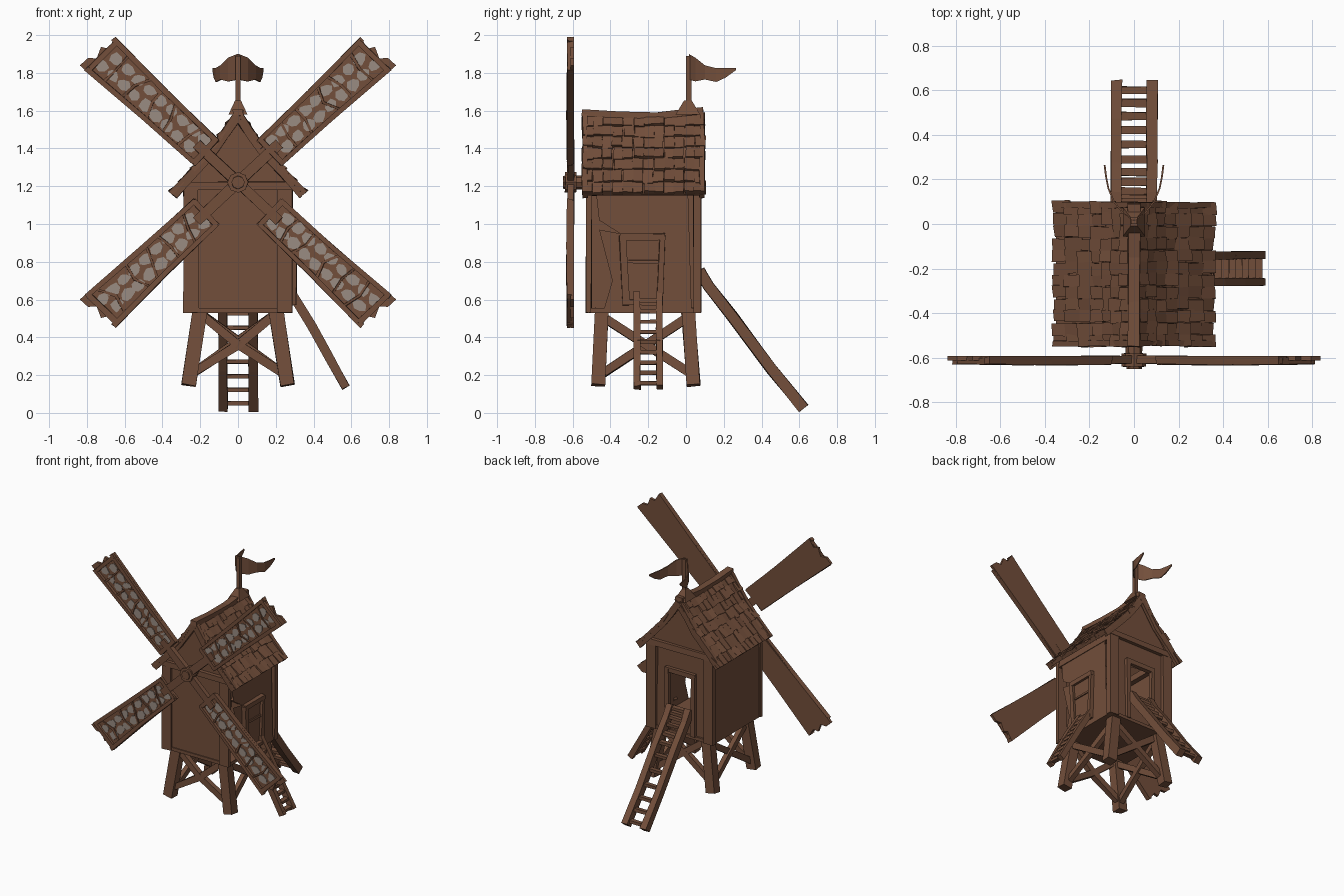
import bpy, bmesh, math, random
from mathutils import Vector as V

if "Cube" in bpy.data.objects:
    bpy.data.objects.remove(bpy.data.objects["Cube"])

random.seed(4)


def material(name, rgb):
    m = bpy.data.materials.new(name)
    m.diffuse_color = (*rgb, 1)
    m.use_nodes = True
    m.node_tree.nodes["Principled BSDF"].inputs["Base Color"].default_value = m.diffuse_color
    return m


WOOD = material("brown wood", (0.17, 0.077, 0.043))
CANVAS = material("grey canvas", (0.32, 0.265, 0.225))


def build(name, parts, mat=WOOD, jit=0.0, closed=True):
    """Join (verts, faces) parts into one flat shaded object."""
    bm = bmesh.new()
    for verts, faces in parts:
        vs = [bm.verts.new(V(v) + V([random.uniform(-jit, jit) for _ in range(3)])) for v in verts]
        for f in faces:
            bm.faces.new([vs[i] for i in f])
    if closed:
        bmesh.ops.recalc_face_normals(bm, faces=bm.faces)
    me = bpy.data.meshes.new(name)
    bm.to_mesh(me)
    bm.free()
    me.materials.append(mat)
    ob = bpy.data.objects.new(name, me)
    bpy.context.collection.objects.link(ob)
    return ob


def sweep(pts, side, w, t, taper=1.0):
    """Rectangular bar along a path; w is measured along side, t across it."""
    pts = [V(p) for p in pts]
    n, verts, faces = len(pts), [], []
    for i, p in enumerate(pts):
        d = (pts[min(i + 1, n - 1)] - pts[max(i - 1, 0)]).normalized()
        s = V(side)
        s = (s - d * s.dot(d)).normalized()
        k = 1 + (taper - 1) * i / (n - 1)
        a, b = s * w / 2 * k, d.cross(s) * t / 2 * k
        verts += [p - a - b, p + a - b, p + a + b, p - a + b]
    for i in range(n - 1):
        for j in range(4):
            faces.append((4*i + j, 4*i + (j+1) % 4, 4*i + 4 + (j+1) % 4, 4*i + 4 + j))
    e = 4 * (n - 1)
    return verts, faces + [(3, 2, 1, 0), (e, e+1, e+2, e+3)]


def box(lo, hi):
    x, m = (lo[0] + hi[0]) / 2, (lo[1] + hi[1]) / 2
    return sweep([(x, m, lo[2]), (x, m, hi[2])], (1, 0, 0), hi[0] - lo[0], hi[1] - lo[1])


def prism(pts, off):
    n = len(pts)
    verts = [V(p) for p in pts] + [V(p) + V(off) for p in pts]
    faces = [tuple(range(n))[::-1], tuple(range(n, 2 * n))]
    return verts, faces + [(i, (i+1) % n, n + (i+1) % n, n + i) for i in range(n)]


def sheet(pts):
    return pts, [tuple(range(len(pts)))]


def along(pts, k):
    f = k * (len(pts) - 1)
    i = min(int(f), len(pts) - 2)
    return V(pts[i]).lerp(V(pts[i + 1]), f - i)


# Trestle legs and crossed braces
legs, braces = [], []
for sx in (-1, 1):
    for y0, y1 in ((-0.445, -0.465), (0.01, 0.04)):
        legs.append(sweep([(sx*0.2, y0, 0.55), (sx*0.262, y1, 0.147)], (1, 0, 0), 0.075, 0.07))
    braces.append(sweep([(sx*0.24, -0.45, 0.21), (0, -0.46, 0.36), (-sx*0.18, -0.45, 0.51)], (0, 1, 0), 0.04, 0.045))
    braces.append(sweep([(sx*0.24, 0.02, 0.21), (-sx*0.18, 0.0, 0.51)], (0, 1, 0), 0.04, 0.045))
    braces.append(sweep([(sx*0.24, -0.44, 0.21), (sx*0.2, 0.0, 0.5)], (1, 0, 0), 0.035, 0.045))
    braces.append(sweep([(sx*0.25, 0.02, 0.21), (sx*0.21, -0.43, 0.5)], (1, 0, 0), 0.035, 0.045))
build("trestle_legs", legs, jit=0.003)
build("trestle_braces", braces, jit=0.003)

# Cabin floor, corner posts and top beams
build("cabin_floor", [box((-0.28, -0.52, 0.53), (0.28, 0.07, 0.555))])
frame = []
for sx in (-1, 1):
    for y0, y1 in ((-0.53, -0.5), (0.04, 0.08)):
        frame.append(box((min(sx*0.21, sx*0.288), y0, 0.53), (max(sx*0.21, sx*0.288), y1, 1.2)))
    frame.append(box((sx*0.265 - 0.02, -0.5, 1.15), (sx*0.265 + 0.02, 0.05, 1.2)))
for y in (-0.515, 0.06):
    frame.append(box((-0.29, y - 0.022, 1.18), (0.29, y + 0.022, 1.225)))
build("cabin_frame", frame, jit=0.003)

# Walls: closed front and left, broken right and back
gable = [(0.27, 1.2), (0.14, 1.38), (0, 1.57), (-0.14, 1.38), (-0.27, 1.2)]
f = [(-0.28, 0.53), (0.28, 0.53), (0.28, 1.2)] + gable + [(-0.28, 1.2)]
build("front_wall", [sheet([(x, -0.512, z) for x, z in f])], closed=False)
build("left_wall", [sheet([(-0.28, y, z) for y, z in ((0.06, 0.53), (-0.52, 0.53), (-0.52, 1.2), (0.06, 1.2))])], closed=False)
r = [(-0.44, 0.53), (0.03, 0.53), (0.01, 1.2), (-0.48, 1.2), (-0.46, 1.02), (-0.35, 0.95), (-0.46, 0.97), (-0.39, 0.7)]
build("right_wall", [sheet([(0.28, y, z) for y, z in r])], closed=False)
back = [[(-0.22, 0.53), (-0.22, 1.2), (-0.11, 1.2), (-0.09, 0.53)], [(0.1, 0.53), (0.1, 1.2), (0.2, 1.2), (0.22, 0.53)],
        [(-0.11, 1.02), (-0.11, 1.2), (0.1, 1.2), (0.1, 0.98)], [(-0.1, 0.53), (-0.1, 0.72), (0.1, 0.72), (0.1, 0.53)], gable[::-1]]
build("back_wall", [sheet([(x, 0.055, z) for x, z in p][::1]) for p in back], closed=False)
build("back_door_frame", [sweep([(sx*0.11, 0.065, 0.55), (sx*0.115, 0.065, 1.03)], (1, 0, 0), 0.035, 0.03) for sx in (-1, 1)]
      + [box((-0.13, 0.05, 1.0), (0.13, 0.08, 1.04))], jit=0.003)

# Side door
build("side_door", [box((0.278, -0.325, 0.57), (0.292, -0.135, 0.93))])
build("side_door_frame", [
    sweep([(0.295, -0.315, 0.57), (0.295, -0.335, 0.94)], (0, 1, 0), 0.035, 0.03),
    sweep([(0.295, -0.14, 0.57), (0.295, -0.125, 0.94)], (0, 1, 0), 0.03, 0.03),
    box((0.28, -0.35, 0.915), (0.312, -0.11, 0.95)), box((0.28, -0.31, 0.79), (0.3, -0.14, 0.81)),
    box((0.28, -0.33, 0.57), (0.305, -0.13, 0.6))], jit=0.003)

# Ladders
def ladder(name, pts, side, half, w, t, rungs):
    s = V(side)
    parts = [sweep([V(p) + s * half * k for p in pts], side, w, t) for k in (-1, 1)]
    for i in range(rungs):
        p = along(pts, (i + 0.6) / rungs)
        parts.append(sweep([p - s * half, p + s * half], (0, 0, 1), 0.022, 0.035))
    build(name, parts, jit=0.003)


ladder("back_ladder", [(0, 0.07, 0.755), (0, 0.12, 0.67), (0, 0.25, 0.505), (0, 0.45, 0.235), (0, 0.623, 0.023)],
       (1, 0, 0), 0.08, 0.05, 0.058, 12)
ladder("side_ladder", [(0.285, -0.2, 0.63), (0.39, -0.2, 0.46), (0.48, -0.2, 0.3), (0.57, -0.2, 0.135)],
       (0, 1, 0), 0.06, 0.036, 0.045, 9)

# Roof: boards, overlapping shingles, gable trim and ridge
prof = [(0.0, 1.575), (0.07, 1.475), (0.14, 1.375), (0.24, 1.27), (0.345, 1.155)]
boards, shingles, trim = [], [], []
ROWS, COLS = 7, 12
for sx in (-1, 1):
    path = [(sx*x, 0, z) for x, z in prof]
    boards.append(sweep([V(p) + V((0, -0.225, 0)) for p in path], (0, 1, 0), 0.63, 0.015))
    for y in (-0.535, 0.085):
        trim.append(sweep([(p[0], y, p[2]) for p in path], (0, 1, 0), 0.025, 0.05))
    for row in range(ROWS):
        for c in range(COLS):
            a = along(path, row / ROWS)
            b = along(path, min(1, (row + 1.15 + random.uniform(-0.1, 0.1)) / ROWS))
            n = V((sx*0.75, 0, 0.66))
            y0 = -0.55 + 0.65 * c / COLS + random.uniform(-0.006, 0.006)
            y1 = y0 + 0.65 / COLS
            lift = random.uniform(0.015, 0.032)
            quad = [a + V((0, y0, 0)), a + V((0, y1, 0)), b + V((0, y1, 0)), b + V((0, y0, 0))]
            v, fc = prism(quad, n * 0.012)
            v[6] = quad[2] + n * lift
            v[7] = quad[3] + n * (lift + random.uniform(-0.008, 0.008))
            shingles.append((v, fc))
build("roof_boards", boards)
build("roof_shingles", shingles, jit=0.003)
build("gable_trim", trim, jit=0.004)
build("roof_ridge", [sweep([(0, -0.55, 1.59), (0, -0.35, 1.575), (0, -0.15, 1.575), (0, 0, 1.59), (0, 0.09, 1.6)],
                           (1, 0, 0), 0.055, 0.035)], jit=0.003)

# Flag pole with a two-tailed flag
build("pole_base", [sweep([(0, 0.01, 1.58), (0, 0.01, 1.655)], (1, 0, 0), 0.1, 0.13, 0.3)])
build("flag_pole", [sweep([(0, 0.015, 1.6), (0, 0.015, 1.89)], (1, 0, 0), 0.028, 0.028)])
# each row: x, y, lower z, upper z
shape = [(0.0, 0.015, 1.765, 1.9), (0.05, 0.05, 1.755, 1.88), (0.09, 0.1, 1.765, 1.84),
         (0.115, 0.16, 1.752, 1.825), (0.125, 0.21, 1.775, 1.825), (0.132, 0.265, 1.815, 1.825)]
tails = []
for sx in (-1, 1):
    verts, faces = [], []
    for x, y, lo, hi in shape:
        verts += [(sx*x - 0.004, y, lo), (sx*x - 0.004, y, hi), (sx*x + 0.004, y, hi), (sx*x + 0.004, y, lo)]
    for i in range(5):
        faces += [(4*i + j, 4*i + (j+1) % 4, 4*i + 4 + (j+1) % 4, 4*i + 4 + j) for j in range(4)]
    tails.append((verts, faces + [(0, 1, 2, 3), (20, 21, 22, 23)]))
build("flag", tails)

# Hub and axle
def disc(y0, y1, rad, n=8):
    ring = [(rad * math.cos(i * math.tau / n), y0, 1.22 + rad * math.sin(i * math.tau / n)) for i in range(n)]
    return prism(ring, (0, y1 - y0, 0))


build("hub", [disc(-0.64, -0.58, 0.055), disc(-0.65, -0.64, 0.035), disc(-0.58, -0.48, 0.038)], jit=0.002)

# Four sails: ragged plate, rim, cross slats and canvas patches
for ang in (43, 137, 223, 317):
    a = math.radians(ang)
    flip = -1 if ang in (43, 223) else 1

    def P(rad, s, y):
        s *= flip
        return V((rad * math.cos(a) - s * math.sin(a), y, 1.22 + rad * math.sin(a) + s * math.cos(a)))

    edge = [(0.22, -0.095), (0.6, -0.105), (1.0, -0.122), (0.985, -0.05), (1.02, -0.03), (0.995, 0.03),
            (1.03, 0.06), (1.035, 0.118), (0.6, 0.103), (0.24, 0.092)]
    build("sail_board", [prism([P(u, s, -0.612) for u, s in edge], (0, 0.02, 0))])
    bars = [sweep([P(0, 0, -0.61), P(0.3, 0, -0.61)], (0, 1, 0), 0.035, 0.055)]
    for k in (-1, 1):
        bars.append(sweep([P(0.23, k*0.083, -0.615), P(0.6, k*0.09, -0.617), P(1.0, k*0.107, -0.615)], (0, 1, 0), 0.03, 0.026))
    bars.append(sweep([P(0.24, -0.09, -0.615), P(0.24, 0.09, -0.615)], (0, 1, 0), 0.028, 0.03))
    bars.append(sweep([P(0.975, -0.11, -0.615), P(0.985, 0.11, -0.615)], (0, 1, 0), 0.028, 0.03))
    for i in range(5):
        u = 0.36 + 0.13 * i
        bars.append(sweep([P(u + random.uniform(-0.05, 0.05), -0.09, -0.612), P(u, 0, -0.614),
                           P(u + random.uniform(-0.05, 0.05), 0.09, -0.612)], (0, 1, 0), 0.018, 0.014))
    build("sail_lattice", bars, jit=0.003)
    patches = []
    for i in range(9):
        for k in (-1, 1):
            cu, cs = 0.3 + 0.079 * i + 0.02 * k, k * 0.037
            ring = []
            for j in range(7):
                t, q = j * math.tau / 7, random.uniform(0.75, 1.15)
                ring.append(P(cu + 0.04 * q * math.cos(t), cs + 0.033 * q * math.sin(t), -0.616))
            patches.append(prism(ring, (0, 0.005, 0)))
    build("sail_canvas", patches, CANVAS)
